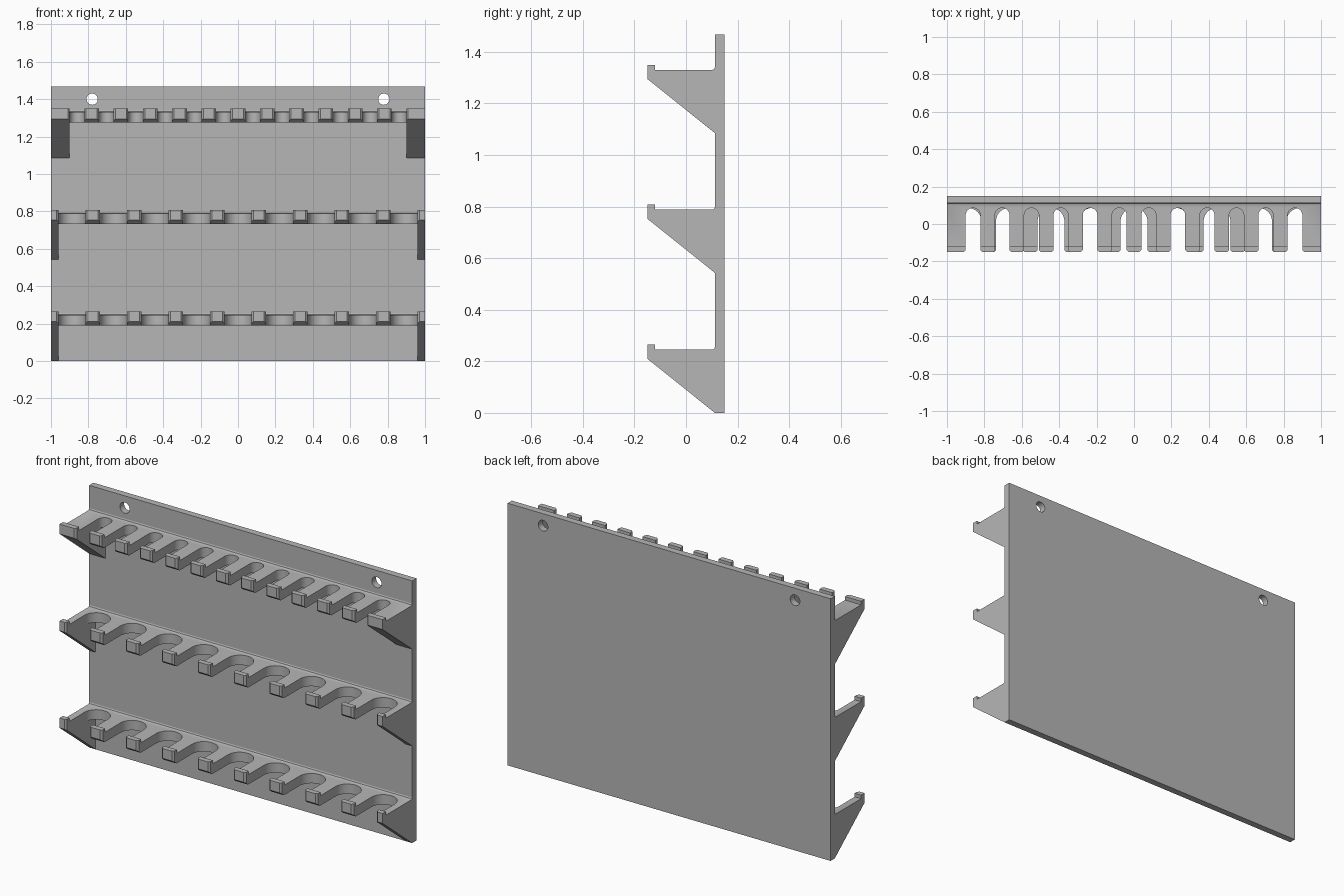
import bpy
import bmesh
from math import pi, cos, sin, radians

cube = bpy.data.objects.get("Cube")
if cube:
    bpy.data.objects.remove(cube, do_unlink=True)

GREY = (0.47, 0.47, 0.47, 1.0)
grey = bpy.data.materials.new("plain grey")
grey.use_nodes = True
grey.diffuse_color = GREY
grey.node_tree.nodes["Principled BSDF"].inputs["Base Color"].default_value = GREY


def prisms(name, outlines, lift, depth):
    """Extrude each flat outline by depth; lift maps (u, v, w) to x, y, z."""
    bm = bmesh.new()
    for outline in outlines:
        near = [bm.verts.new(lift(u, v, depth[0])) for u, v in outline]
        far = [bm.verts.new(lift(u, v, depth[1])) for u, v in outline]
        bm.faces.new(near)
        bm.faces.new(far[::-1])
        for i in range(len(near)):
            j = (i + 1) % len(near)
            bm.faces.new((near[j], near[i], far[i], far[j]))
    bmesh.ops.recalc_face_normals(bm, faces=bm.faces)
    mesh = bpy.data.meshes.new(name)
    bm.to_mesh(mesh)
    bm.free()
    mesh.materials.append(grey)
    obj = bpy.data.objects.new(name, mesh)
    bpy.context.collection.objects.link(obj)
    return obj


def activate(obj):
    bpy.ops.object.select_all(action='DESELECT')
    obj.select_set(True)
    bpy.context.view_layer.objects.active = obj


def cut(obj, cutter):
    """Subtract the cutter, remove it and smooth the curved walls."""
    activate(obj)
    mod = obj.modifiers.new("cut", 'BOOLEAN')
    mod.operation = 'DIFFERENCE'
    mod.solver = 'EXACT'
    mod.object = cutter
    bpy.ops.object.modifier_apply(modifier=mod.name)
    bpy.data.objects.remove(cutter, do_unlink=True)
    bpy.ops.object.shade_smooth_by_angle(angle=radians(30))


def side_lift(y, z, x):
    return (x, y, z)


def plan_lift(x, y, z):
    return (x, y, z)


def front_lift(x, z, y):
    return (x, y, z)


FRONT, WALL, BACK = -0.15, 0.112, 0.15
HEIGHT = 1.467

# Back plate with two screw holes
plate = prisms("back_plate", [[(-1, 0), (1, 0), (1, HEIGHT), (-1, HEIGHT)]],
               front_lift, (WALL, BACK))
holes = [[(cx + 0.03 * cos(a * pi / 16), 1.4 + 0.03 * sin(a * pi / 16))
          for a in range(32)] for cx in (-0.78, 0.78)]
cut(plate, prisms("hole_cutter", holes, front_lift, (0, 0.3)))


def slot(cx, r):
    """Round-ended slot outline, flared at its mouth."""
    top = 0.086 - r
    arc = [(cx + r * cos(a * pi / 24), top + r * sin(a * pi / 24)) for a in range(25)]
    flare = 0.03
    mouth = FRONT + 0.01
    return ([(cx - r, mouth), (cx - r - flare, mouth - flare),
             (cx + r + flare, mouth - flare), (cx + r, mouth)] + arc)


POST = 0.078


def shelf(label, base, count, end):
    # Rail with a raised front lip and a small fillet at the plate
    profile = [(FRONT, 0.21), (-0.125, 0.19), (WALL, 0.19), (WALL, 0.255),
               (WALL - 0.003, 0.248), (WALL - 0.01, 0.245),
               (-0.12, 0.245), (-0.12, 0.265), (FRONT, 0.265)]
    rail = prisms(label + "_shelf", [[(y, z + base) for y, z in profile]],
                  side_lift, (-1, 1))
    # Evenly spaced slots between the two end brackets
    width = (2 - 2 * end - (count - 1) * POST) / count
    pitch = width + POST
    slots = [slot((i - (count - 1) / 2) * pitch, width / 2) for i in range(count)]
    cut(rail, prisms("slot_cutter", slots, plan_lift, (base, base + 0.4)))
    # Sloping brackets under both ends
    triangle = [(-0.125, base + 0.19), (WALL, base), (WALL, base + 0.19)]
    prisms(label + "_right_bracket", [triangle], side_lift, (-1, end - 1))
    prisms(label + "_left_bracket", [triangle], side_lift, (1 - end, 1))


shelf("lower", 0.0, 9, 0.04)
shelf("middle", 0.543, 9, 0.04)
shelf("upper", 1.085, 12, 0.1)
